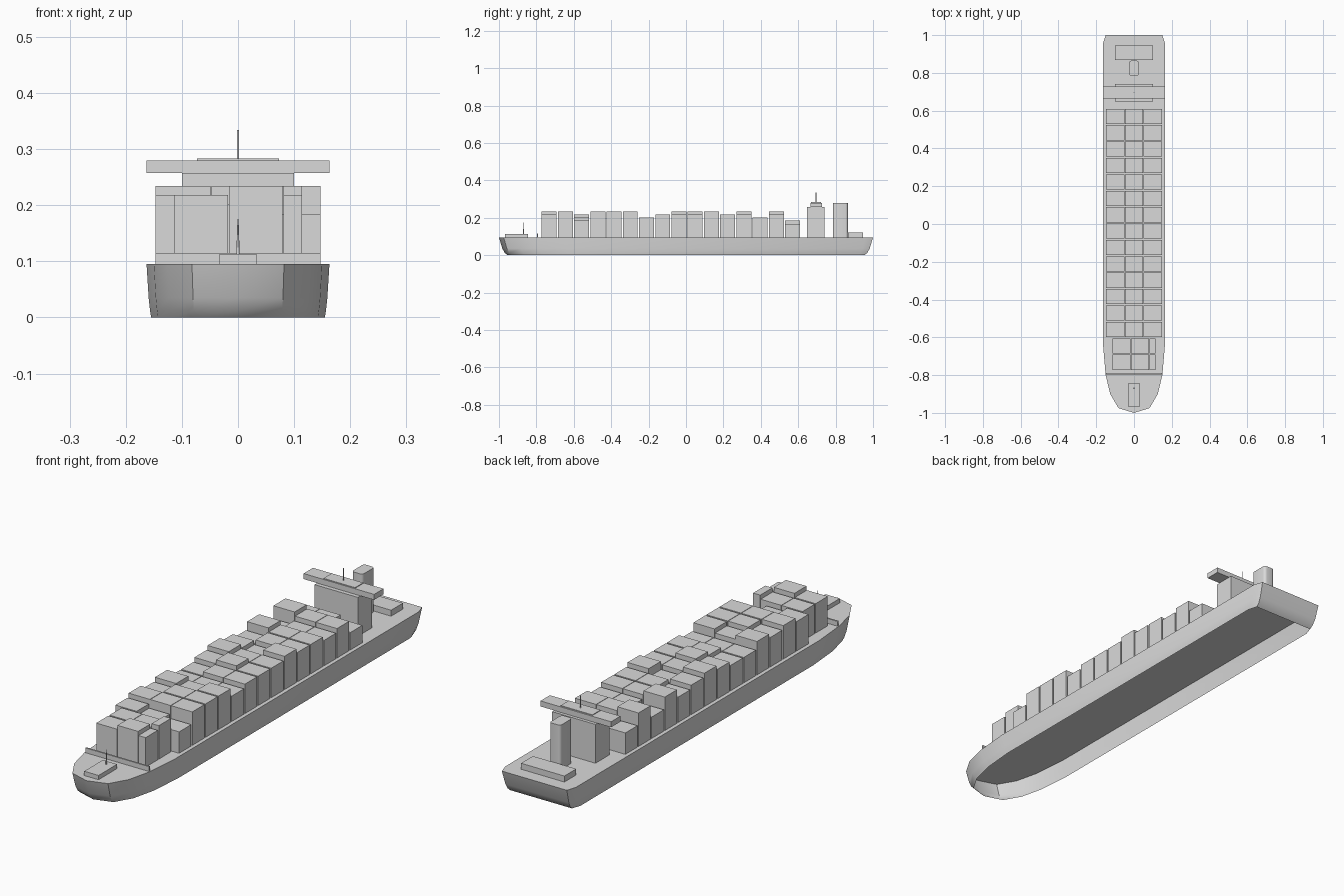
import bpy, bmesh, math

cube = bpy.data.objects.get("Cube")
if cube:
    bpy.data.objects.remove(cube, do_unlink=True)

grey = bpy.data.materials.new("light_grey")
grey.use_nodes = True
grey.diffuse_color = (0.7, 0.7, 0.7, 1)
grey.node_tree.nodes["Principled BSDF"].inputs["Base Color"].default_value = (0.7, 0.7, 0.7, 1)


def loft(name, rings, smooth=None, floor=True):
    """Skin a stack of equal rings, cap the top and, unless open, the floor."""
    bm = bmesh.new()
    loops = [[bm.verts.new(p) for p in ring] for ring in rings]
    n = len(loops[0])
    for low, high in zip(loops, loops[1:]):
        for i in range(n):
            j = (i + 1) % n
            bm.faces.new((low[i], low[j], high[j], high[i]))
    bm.faces.new(loops[-1])
    if floor:
        bm.faces.new(reversed(loops[0]))
    mesh = bpy.data.meshes.new(name)
    bm.to_mesh(mesh)
    bm.free()
    mesh.materials.append(grey)
    obj = bpy.data.objects.new(name, mesh)
    bpy.context.collection.objects.link(obj)
    if smooth:
        bpy.ops.object.select_all(action='DESELECT')
        obj.select_set(True)
        bpy.context.view_layer.objects.active = obj
        bpy.ops.object.shade_smooth_by_angle(angle=math.radians(smooth))
    return obj


def box(name, x0, x1, y0, y1, z0, z1):
    corners = ((x0, y0), (x1, y0), (x1, y1), (x0, y1))
    return loft(name, [[(x, y, z) for x, y in corners] for z in (z0, z1)])


def mast(name, y, z0, z1, r0, r1):
    rings = [[(r * math.cos(a * math.tau / 8), y + r * math.sin(a * math.tau / 8), z)
              for a in range(8)] for z, r in ((z0, r0), (z1, r1))]
    return loft(name, rings, 50)


# Hull: mirrored deck outline drawn in toward an open keel, so the deck shows from below
DECK = 0.095
half = [(0.082, -0.975), (0.126, -0.9), (0.15, -0.8), (0.163, -0.65),
        (0.163, 0.96), (0.15, 1.0)]
outline = [(0, -1)] + half + [(-x, y) for x, y in reversed(half)]
levels = [(0, 0.95, 0.955), (0.012, 0.962, 0.969), (0.035, 0.977, 0.982), (DECK, 1, 1)]
loft("hull", [[(x * sx, y * sy, z) for x, y in outline] for z, sx, sy in levels], 36, floor=False)

# Foredeck
box("foredeck_hatch", -0.033, 0.033, -0.967, -0.845, DECK, 0.113)
mast("foremast", -0.868, 0.113, 0.175, 0.003, 0.001)
box("breakwater", -0.147, 0.147, -0.797, -0.79, DECK, 0.115)

# Container stacks: height in tiers for each column, bow to stern
TIER = 0.0167
stacks = ["787", "778", "765", "888", "788", "878", "666", "677", "787", "877",
          "768", "677", "877", "566", "877", "554"]
wide = [(-0.147, -0.049), (-0.047, 0.047), (0.049, 0.147)]
narrow = [(-0.114, -0.018), (-0.016, 0.079), (0.081, 0.114)]
for bay, tiers in enumerate(stacks):
    y = -0.732 + bay * 0.0868
    columns = narrow if bay < 2 else wide
    for col, (x0, x1) in enumerate(columns):
        top = 0.101 + TIER * int(tiers[col])
        box(f"container_stack_{bay + 1}_{col + 1}", x0, x1, y - 0.04, y + 0.04, DECK, top)

# Deckhouse and bridge
box("deckhouse", -0.1, 0.1, 0.648, 0.74, DECK, 0.257)
box("bridge_wings", -0.163, 0.163, 0.665, 0.727, 0.257, 0.28)
box("bridge_roof", -0.073, 0.073, 0.668, 0.722, 0.28, 0.283)
mast("radar_mast", 0.695, 0.283, 0.334, 0.0018, 0.0018)

# Funnel with rounded corners
fx, fy, r = 0.025, 0.04, 0.012
ring = []
for quarter, (sx, sy) in enumerate(((1, 1), (-1, 1), (-1, -1), (1, -1))):
    for step in range(5):
        a = (quarter + step / 4) * math.pi / 2
        ring.append((sx * (fx - r) + r * math.cos(a), 0.825 + sy * (fy - r) + r * math.sin(a)))
loft("funnel", [[(x, y, z) for x, y in ring] for z in (DECK, 0.28)], 40)

# Stern house
box("stern_house", -0.1, 0.1, 0.867, 0.945, DECK, 0.12)
